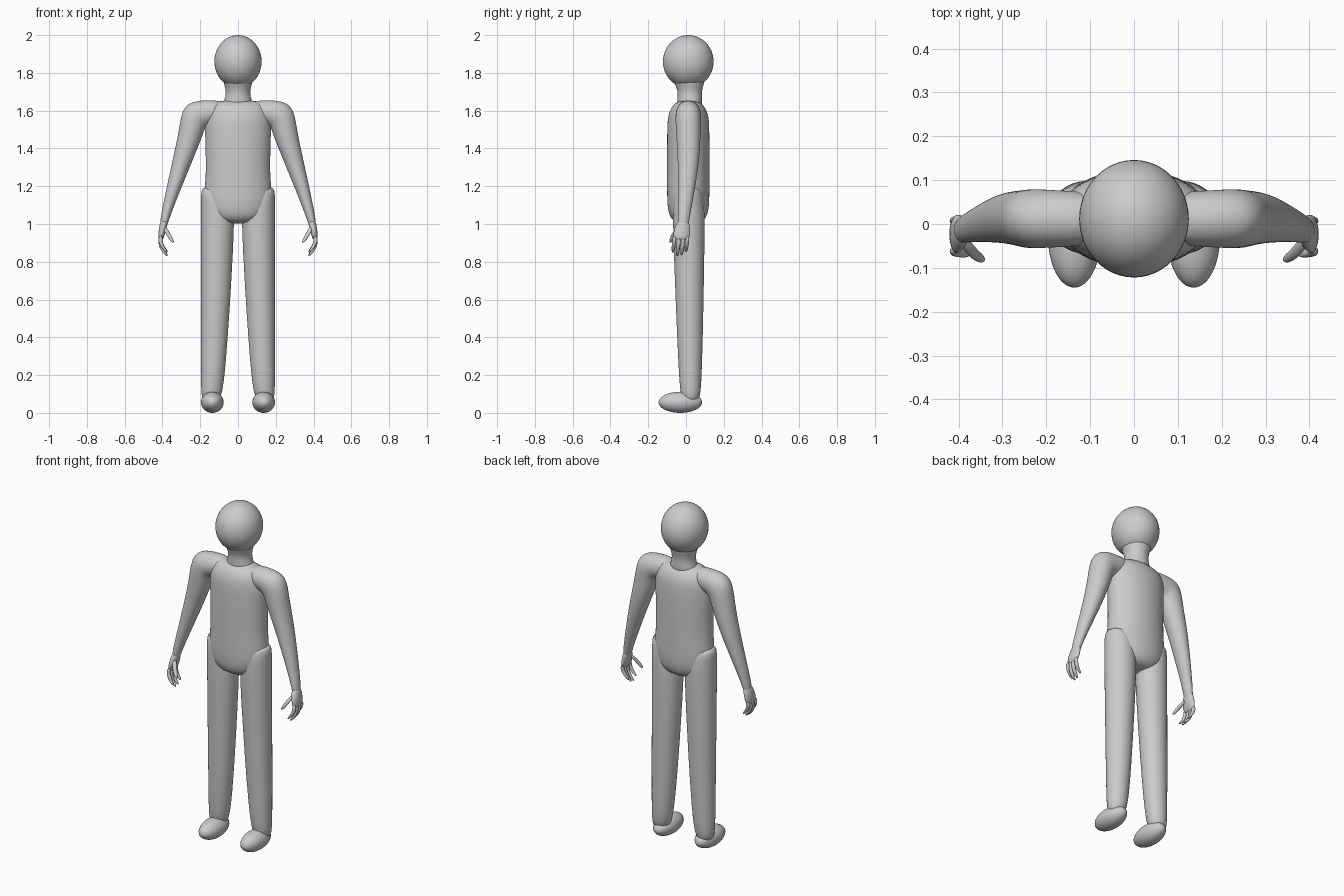
import bpy, bmesh
from math import sin, cos, tau, radians
from mathutils import Matrix, Vector

cube = bpy.data.objects.get("Cube")
if cube:
    bpy.data.objects.remove(cube)

# One grey for the whole figure
shade = (.6, .6, .6, 1)
grey = bpy.data.materials.new("light grey")
grey.use_nodes = True
grey.diffuse_color = shade
grey.node_tree.nodes["Principled BSDF"].inputs["Base Color"].default_value = shade


def finish(name, bm, mirror, subdivide):
    """Turn the bmesh into a smooth object, optionally mirrored left to right."""
    bmesh.ops.recalc_face_normals(bm, faces=bm.faces)
    for face in bm.faces:
        face.smooth = True
    mesh = bpy.data.meshes.new(name)
    bm.to_mesh(mesh)
    bm.free()
    mesh.materials.append(grey)
    body_part = bpy.data.objects.new(name, mesh)
    bpy.context.collection.objects.link(body_part)
    if mirror:
        body_part.modifiers.new("Mirror", "MIRROR")
    if subdivide:
        subsurf = body_part.modifiers.new("Subdivision", "SUBSURF")
        subsurf.levels = subsurf.render_levels = 2


def ellipsoid(name, centre, radii, mirror=False):
    bm = bmesh.new()
    placement = Matrix.LocRotScale(Vector(centre), None, Vector(radii))
    bmesh.ops.create_uvsphere(bm, u_segments=48, v_segments=24, radius=1, matrix=placement)
    finish(name, bm, mirror, subdivide=False)


def ring(bm, z, width, depth, x=0, y=.012, tilt=0, sides=16):
    """An elliptical section; width and depth are half sizes, tilt leans it sideways."""
    centre = Vector((x, y, z))
    across = Vector((cos(radians(tilt)), 0, sin(radians(tilt)))) * width
    forward = Vector((0, depth, 0))
    angles = [tau * i / sides for i in range(sides)]
    return [bm.verts.new(centre + across * cos(a) + forward * sin(a)) for a in angles]


def loft(name, sections, mirror=False):
    """Skin a row of ring settings and close both ends."""
    bm = bmesh.new()
    rings = [ring(bm, **section) for section in sections]
    for lower, upper in zip(rings, rings[1:]):
        sides = len(lower)
        for i in range(sides):
            j = (i + 1) % sides
            bm.faces.new((lower[i], lower[j], upper[j], upper[i]))
    bm.faces.new(rings[0])
    bm.faces.new(rings[-1])
    finish(name, bm, mirror, subdivide=True)


# Head and a neck that flares into the shoulders
ellipsoid("head", centre=(0, .012, 1.86), radii=(.125, .134, .14))
loft("neck", [
    dict(z=1.6, width=.1, depth=.07, y=.02),
    dict(z=1.67, width=.065, depth=.065, y=.02),
    dict(z=1.72, width=.065, depth=.065, y=.02),
    dict(z=1.8, width=.1, depth=.11),
])

# Torso from crotch to shoulder line
loft("torso", [
    dict(z=1, width=.08, depth=.06),
    dict(z=1.04, width=.17, depth=.11),
    dict(z=1.15, width=.19, depth=.115),
    dict(z=1.25, width=.17, depth=.115),
    dict(z=1.5, width=.18, depth=.115),
    dict(z=1.6, width=.18, depth=.11),
    dict(z=1.66, width=.13, depth=.055),
])

# Legs keep a straight outer side while they taper to the ankle
outer_side = .197
leg_sections = []
for z, width in ((1.2, .06), (1.15, .09), (.95, .09), (.15, .065), (.05, .05)):
    leg_sections.append(dict(z=z, width=width, depth=width * .96,
                             x=outer_side - width, y=.025 - z * .01))
loft("leg", leg_sections, mirror=True)
ellipsoid("foot", centre=(.136, -.03, .056), radii=(.06, .115, .056), mirror=True)

# Arms start inside the chest, turn down at the shoulder and bend at the elbow
loft("arm", [
    dict(x=.06, z=1.6, width=.055, depth=.06, tilt=90),
    dict(x=.17, z=1.59, width=.07, depth=.066, tilt=82),
    dict(x=.235, z=1.575, width=.09, depth=.07, tilt=48),
    dict(x=.25, z=1.48, width=.065, depth=.066, tilt=18),
    dict(x=.3, z=1.32, width=.05, depth=.058, y=.016, tilt=14),
    dict(x=.39, z=1.03, width=.023, depth=.03, y=-.012, tilt=12),
    dict(x=.395, z=.98, width=.02, depth=.03, y=-.016, tilt=10),
], mirror=True)

# Palm widens from the wrist towards the knuckles
loft("palm", [
    dict(x=.388, z=1.03, width=.02, depth=.026, y=-.012),
    dict(x=.4, z=.97, width=.022, depth=.046, y=-.022),
    dict(x=.41, z=.91, width=.012, depth=.046, y=-.025),
], mirror=True)


def digit(name, knuckle, bend, tip, radius=.011):
    """A finger: three joints, the last one narrowed."""
    sections = [dict(x=x, y=y, z=z, width=size, depth=size, sides=8)
                for (x, y, z), size in zip((knuckle, bend, tip),
                                           (radius, radius * 1.1, radius * .8))]
    loft(name, sections, mirror=True)


# Four fingers fanned over the palm, the outer ones shorter, and the thumb
names = ("index_finger", "middle_finger", "ring_finger", "little_finger")
for place, name in enumerate(names):
    y = -.06 + place * .023
    tip_z = .82 + abs(place - 1.4) * .018
    digit(name, knuckle=(.408, y, .94), bend=(.414, y - .004, tip_z + .05),
          tip=(.372, y - .01, tip_z))
digit("thumb", knuckle=(.394, -.03, .99), bend=(.368, -.068, .945),
      tip=(.342, -.083, .898), radius=.013)
